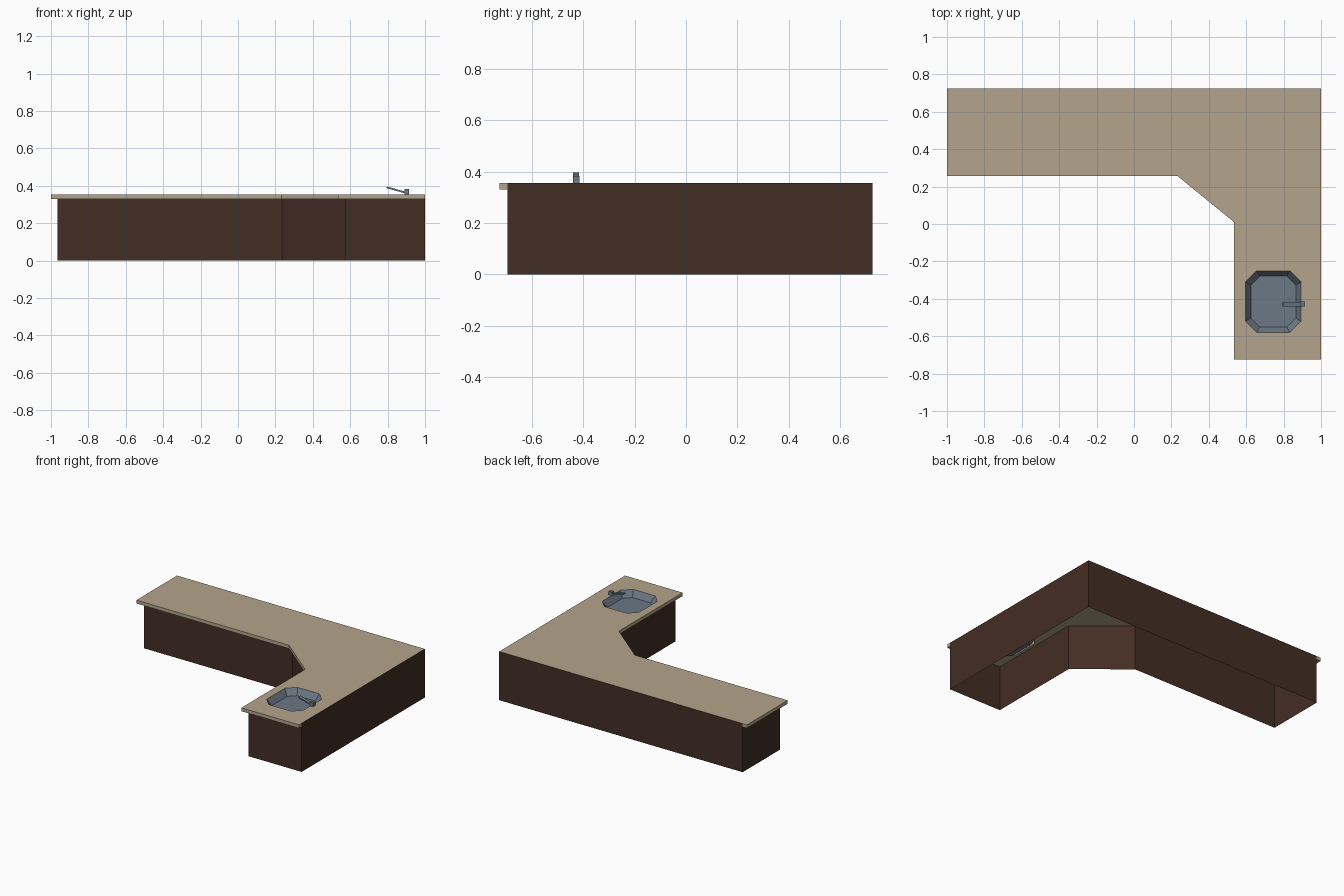
import bpy, bmesh
from mathutils import Vector

if "Cube" in bpy.data.objects:
    bpy.data.objects.remove(bpy.data.objects["Cube"])

def material(name, rgb):
    lin = [((c / 255 + 0.055) / 1.055) ** 2.4 for c in rgb]
    m = bpy.data.materials.new(name)
    m.diffuse_color = (*lin, 1)
    m.use_nodes = True
    m.node_tree.nodes["Principled BSDF"].inputs["Base Color"].default_value = m.diffuse_color
    return m

TAN = material("tan_stone", (180, 165, 140))
BROWN = material("dark_brown_wood", (68, 46, 36))
STEEL = material("blue_grey_steel", (107, 120, 133))

TOP, UNDER = 0.355, 0.33

def finish(bm, name, mat):
    mesh = bpy.data.meshes.new(name)
    bm.to_mesh(mesh)
    bm.free()
    mesh.materials.append(mat)
    ob = bpy.data.objects.new(name, mesh)
    bpy.context.collection.objects.link(ob)
    return ob

def octagon(x0, x1, y0, y1, c):
    # rectangle with cut corners, counter-clockwise
    return [(x0 + c, y0), (x1 - c, y0), (x1, y0 + c), (x1, y1 - c),
            (x1 - c, y1), (x0 + c, y1), (x0, y1 - c), (x0, y0 + c)]

def ring(bm, pts, z):
    return [bm.verts.new((x, y, z)) for x, y in pts]

def pairs(loop):
    return zip(loop, loop[1:] + loop[:1])

RIM = octagon(0.595, 0.893, -0.58, -0.25, 0.06)

# countertop: L-shaped slab with a sink opening; clockwise outline
outline = [(-0.965, 0.725), (1, 0.725), (1, -0.695), (1, -0.725), (0.535, -0.725),
           (0.535, 0.01), (0.232, 0.257), (-1, 0.257), (-1, 0.725)]
bm = bmesh.new()
loops = []
for z, up in ((UNDER, -1), (TOP, 1)):
    outer, inner = ring(bm, outline, z), ring(bm, RIM, z)
    edges = [bm.edges.new(p) for lp in (outer, inner) for p in pairs(lp)]
    res = bmesh.ops.triangle_fill(bm, edges=edges, use_beauty=True)
    for f in res["geom"]:
        if isinstance(f, bmesh.types.BMFace):
            f.normal_update()
            if f.normal.z * up < 0:
                f.normal_flip()
    loops.append((outer, inner))
for k in (0, 1):
    lo, hi = list(pairs(loops[0][k])), list(pairs(loops[1][k]))
    for i, ((a, b), (c, d)) in enumerate(zip(lo, hi)):
        if k == 0 and i < 2:
            continue  # the cabinet's back walls cover these edges
        bm.faces.new((b, a, c, d))
finish(bm, "countertop", TAN)

# cabinet walls: open underneath, back and right walls rise to the counter surface
walls = [(-0.965, 0.725), (1, 0.725), (1, -0.695), (0.573, -0.695),
         (0.573, 0.012), (0.235, 0.292), (-0.965, 0.292)]
bm = bmesh.new()
for i, (p, q) in enumerate(pairs(walls)):
    h = TOP if i < 2 else UNDER
    bm.faces.new([bm.verts.new(v) for v in
                  ((*q, 0), (*p, 0), (*p, h), (*q, h))])
bmesh.ops.remove_doubles(bm, verts=bm.verts, dist=0.0001)
finish(bm, "cabinet", BROWN)

# sink basin: sloping sides down to a flat floor
bm = bmesh.new()
rim = ring(bm, RIM, TOP)
floor = ring(bm, octagon(0.625, 0.865, -0.551, -0.279, 0.048), TOP - 0.045)
for (a, b), (c, d) in zip(pairs(rim), pairs(floor)):
    bm.faces.new((b, a, c, d))
bm.faces.new(floor)
finish(bm, "sink_basin", STEEL)

def bar(name, a, b, width, thick):
    # rectangular bar between two points in the xz plane
    a, b = Vector(a), Vector(b)
    d = (b - a).normalized()
    n = Vector((-d.z, 0, d.x)) * thick / 2
    s = Vector((0, width / 2, 0))
    bm = bmesh.new()
    for p in (a, b):
        for v in (n + s, n - s, -n - s, -n + s):
            bm.verts.new(p + v)
    bmesh.ops.convex_hull(bm, input=bm.verts)
    bmesh.ops.recalc_face_normals(bm, faces=bm.faces)
    return finish(bm, name, STEEL)

# faucet: short post and a spout rising over the basin
bar("faucet_post", (0.902, -0.428, TOP), (0.902, -0.428, 0.382), 0.025, 0.026)
bar("faucet_spout", (0.795, -0.428, 0.392), (0.895, -0.428, 0.364), 0.024, 0.009)
